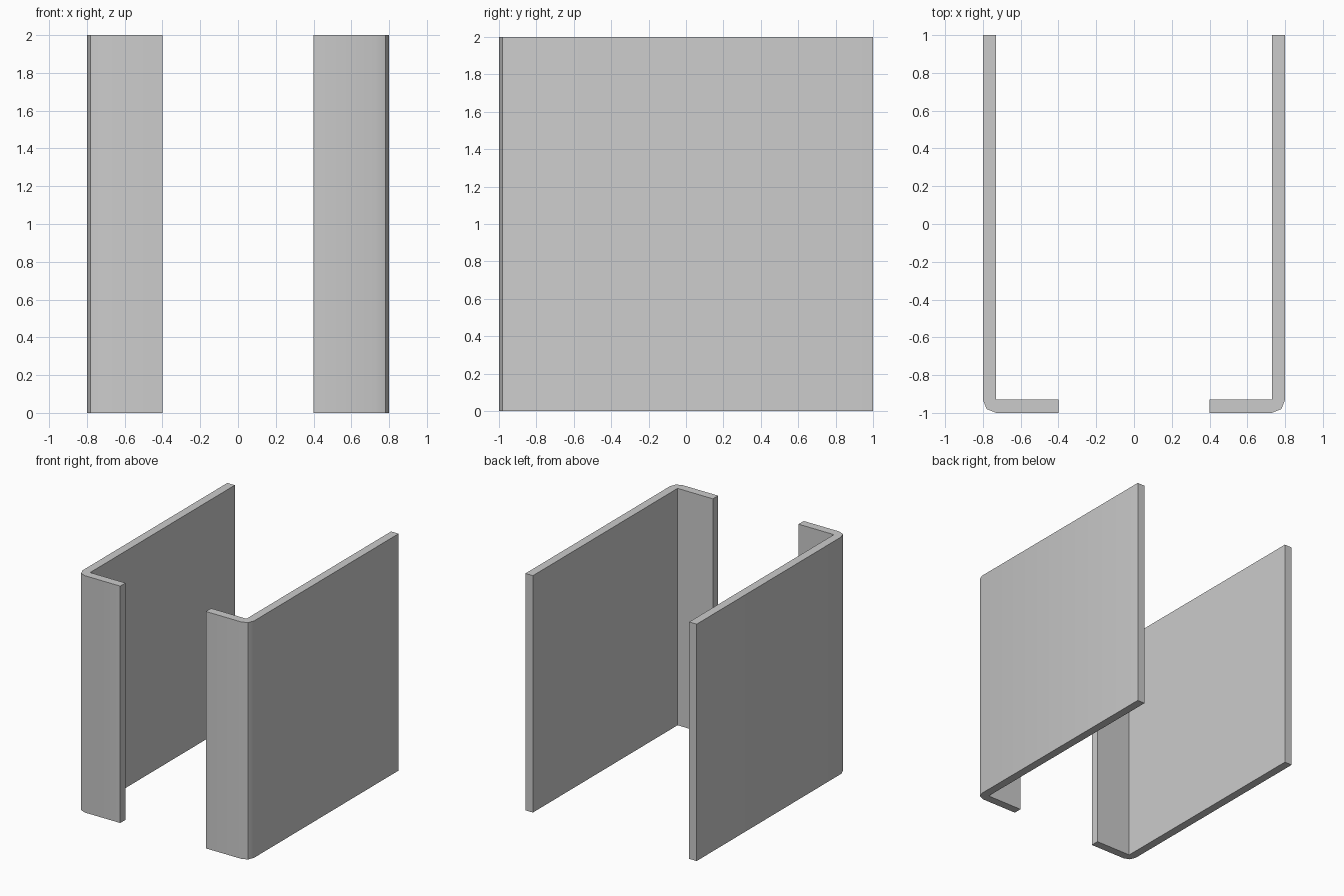
import bpy
import bmesh
import math

if "Cube" in bpy.data.objects:
    bpy.data.objects.remove(bpy.data.objects["Cube"])

HEIGHT = 2.0

# L-shaped plan of the right panel: long wall, chamfered corner, short front lip
PROFILE = [(0.40, -1.0), (0.73, -1.0), (0.78, -0.98), (0.80, -0.93),
           (0.80, 1.0), (0.73, 1.0), (0.73, -0.93), (0.40, -0.93)]


def make_panel(name, side):
    bm = bmesh.new()
    base = bm.faces.new([bm.verts.new((side * x, y, 0)) for x, y in PROFILE])
    result = bmesh.ops.extrude_face_region(bm, geom=[base])
    top = [v for v in result["geom"] if isinstance(v, bmesh.types.BMVert)]
    bmesh.ops.translate(bm, verts=top, vec=(0, 0, HEIGHT))
    bmesh.ops.recalc_face_normals(bm, faces=bm.faces[:])
    mesh = bpy.data.meshes.new(name)
    bm.to_mesh(mesh)
    bm.free()
    obj = bpy.data.objects.new(name, mesh)
    bpy.context.collection.objects.link(obj)

    # Soft shading around the bend, crisp panel edges
    bpy.ops.object.select_all(action='DESELECT')
    obj.select_set(True)
    bpy.context.view_layer.objects.active = obj
    bpy.ops.object.shade_smooth_by_angle(angle=math.radians(30))


# Mirrored pair of folded panels
make_panel("right_panel", 1)
make_panel("left_panel", -1)
